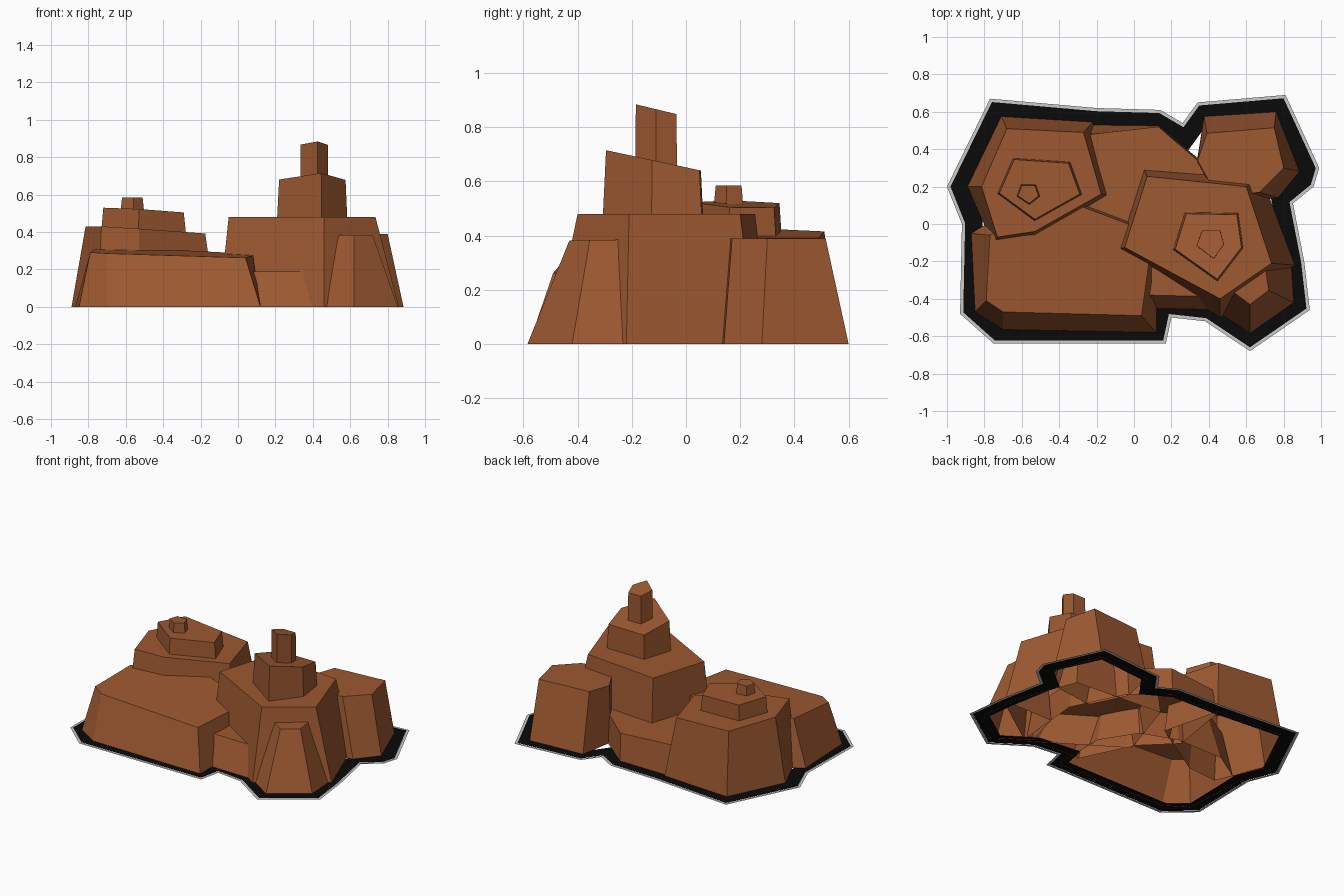
import bpy, bmesh
from mathutils import Vector

if "Cube" in bpy.data.objects:
    bpy.data.objects.remove(bpy.data.objects["Cube"])


def material(name, r, g, b):
    m = bpy.data.materials.new(name)
    m.diffuse_color = (r, g, b, 1)
    m.use_nodes = True
    m.node_tree.nodes["Principled BSDF"].inputs["Base Color"].default_value = m.diffuse_color
    return m


BROWN = material("red_brown_rock", 0.34, 0.10, 0.031)
BLACK = material("black_ground", 0.003, 0.003, 0.003)
GREY = material("light_grey_rim", 0.60, 0.60, 0.59)


def finish(name, bm, mat):
    me = bpy.data.meshes.new(name)
    bm.to_mesh(me)
    bm.free()
    me.materials.append(mat)
    bpy.context.collection.objects.link(bpy.data.objects.new(name, me))


def rock(name, top, plane, base=None, z0=0.0, flare=1.05):
    """Open-bottomed tapered block whose top lies on z = a + b*x + c*y."""
    a, b, c = plane
    n = len(top)
    if base is None:
        cx = sum(p[0] for p in top) / n
        cy = sum(p[1] for p in top) / n
        base = [(cx + (x - cx) * flare, cy + (y - cy) * flare) for x, y in top]
    bm = bmesh.new()
    lo = [bm.verts.new((x, y, z0)) for x, y in base]
    hi = [bm.verts.new((x, y, a + b * x + c * y)) for x, y in top]
    for i in range(n):
        j = (i + 1) % n
        bm.faces.new((lo[j], lo[i], hi[i], hi[j]))   # outlines run clockwise
    bm.faces.new(hi[::-1])
    finish(name, bm, BROWN)


def inset(pts, d):
    """Mitred inward offset of a clockwise outline."""
    out = []
    for i, p in enumerate(pts):
        p = Vector(p)
        e1 = (p - Vector(pts[i - 1])).normalized()
        e2 = (Vector(pts[(i + 1) % len(pts)]) - p).normalized()
        n1, n2 = Vector((e1.y, -e1.x)), Vector((e2.y, -e2.x))
        out.append(tuple(p + (n1 + n2) * d / (1 + n1.dot(n2))))
    return out


def ring(name, outer, inner, z, mat):
    bm = bmesh.new()
    o = [bm.verts.new((x, y, z)) for x, y in outer]
    q = [bm.verts.new((x, y, z)) for x, y in inner]
    for i in range(len(o)):
        j = (i + 1) % len(o)
        bm.faces.new((o[j], o[i], q[i], q[j]))
    finish(name, bm, mat)


# Ground border: black band with a thin grey rim
outline = [(-1.0, .2), (-.77, .67), (-.2, .62), (.14, .61), (.26, .54), (.34, .65),
           (.81, .69), (.99, .30), (.96, .20), (.85, .11), (.91, -.20), (.94, -.46),
           (.62, -.68), (.38, -.52), (.2, -.5), (.17, -.64), (-.75, -.64),
           (-.93, -.48), (-.92, 0)]
rim = inset(outline, .017)
ring("ground_rim", outline, rim, 0.0, GREY)
ring("ground_band", rim, inset(outline, .11), 0.002, BLACK)

# Left stepped tower
rock("left_tower_base",
     [(-.815, .2), (-.68, .51), (-.27, .49), (-.175, .16), (-.53, -.04), (-.73, -.07)],
     (.385, -.06, -.02),
     [(-.89, .2), (-.71, .575), (-.22, .545), (-.12, .15), (-.53, -.10), (-.75, -.12)])
rock("left_tower_step",
     [(-.64, .345), (-.35, .325), (-.29, .16), (-.53, .025), (-.72, .165)],
     (.492, -.06, -.03), z0=.36, flare=1.07)
rock("left_tower_knob",
     [(-.60, .205), (-.53, .205), (-.51, .15), (-.56, .11), (-.62, .15)],
     (.585, 0, 0), z0=.48, flare=1.2)

# Right stepped tower
rock("right_tower_base",
     [(.07, .255), (.60, .20), (.735, -.21), (.46, -.40), (-.05, -.125)],
     (.48, 0, 0),
     [(.045, .31), (.68, .26), (.86, -.22), (.46, -.50), (-.10, -.14)])
rock("right_tower_step",
     [(.28, .055), (.55, .05), (.575, -.125), (.445, -.295), (.22, -.135)],
     (.652, 0, -.214), z0=.46, flare=1.06)
rock("right_tower_spire",
     [(.365, -.035), (.46, -.035), (.48, -.11), (.425, -.185), (.335, -.115)],
     (.84, 0, -.24), z0=.62, flare=1.03)

# Lower surrounding blocks
rock("front_left_plateau",
     [(-.77, -.06), (-.5, .1), (-.27, .09), (-.03, 0), (.08, -.2), (.04, -.49),
      (-.70, -.47), (-.79, -.41)],
     (.288, -.03, .05),
     [(-.87, -.05), (-.6, .12), (-.26, .12), (-.02, .03), (.125, -.2), (.12, -.58),
      (-.70, -.565), (-.85, -.47)])
rock("middle_block",
     [(-.3, .1), (-.23, .48), (.13, .52), (.34, .34), (.5, 0), (.49, -.39), (.07, -.38), (-.1, -.1)],
     (.19, 0, 0),
     [(-.3, .1), (-.23, .53), (.13, .525), (.35, .345), (.52, 0), (.48, -.46), (.07, -.45), (-.1, -.1)])
rock("rear_right_block",
     [(.34, .34), (.39, .485), (.75, .515), (.80, .30), (.67, .17), (.45, .14)],
     (.39, 0, 0),
     [(.335, .33), (.375, .575), (.76, .60), (.885, .28), (.77, .14), (.45, .10)])
rock("front_right_buttress",
     [(.52, -.22), (.70, -.22), (.72, -.355), (.62, -.43), (.54, -.37)],
     (.388, 0, .012),
     [(.50, -.20), (.84, -.20), (.855, -.42), (.62, -.585), (.43, -.46)])
